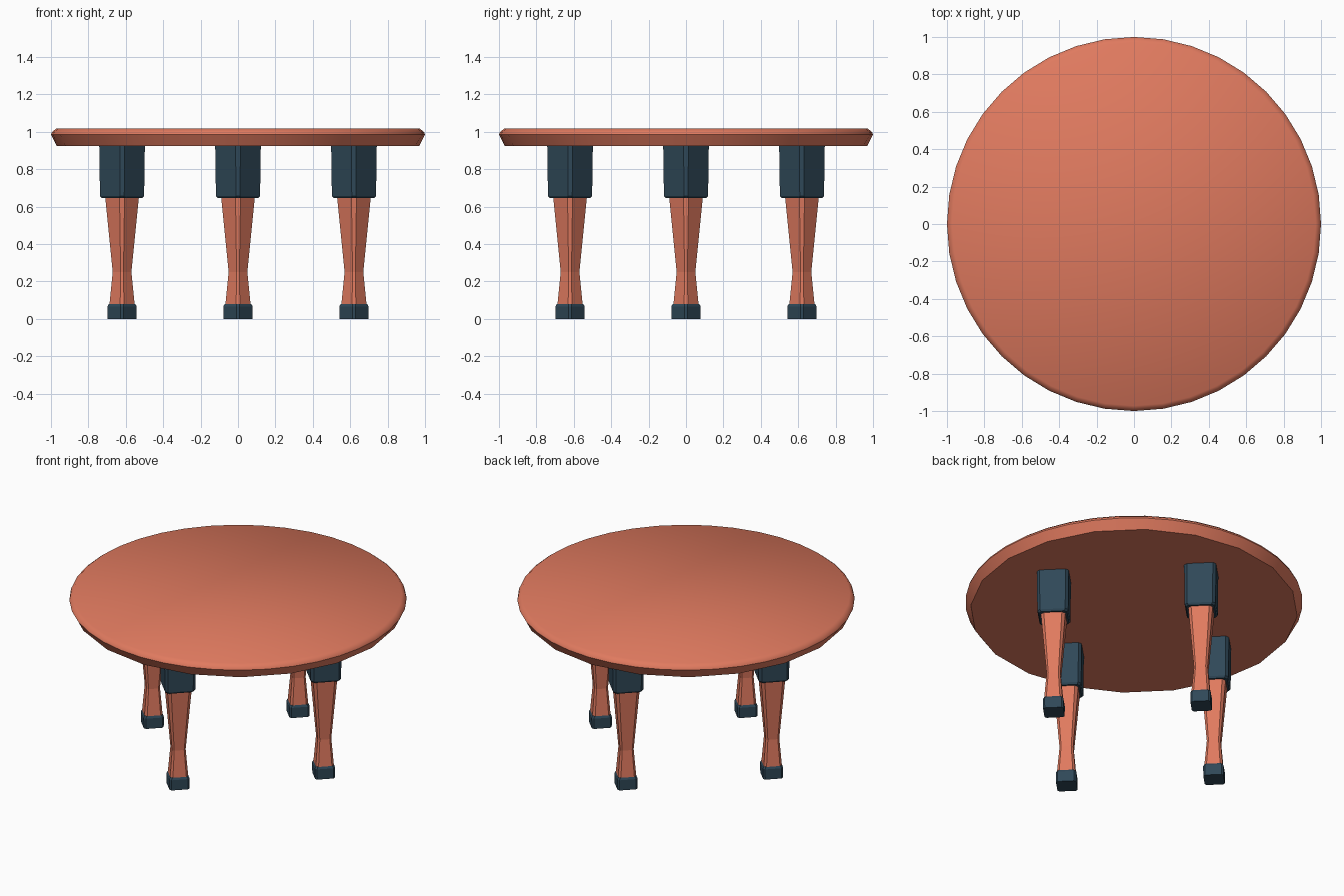
import bpy, bmesh, math

if "Cube" in bpy.data.objects:
    bpy.data.objects.remove(bpy.data.objects["Cube"])

def material(name, rgb):
    m = bpy.data.materials.new(name)
    lin = [(c / 255 / 12.92 if c < 11 else ((c / 255 + 0.055) / 1.055) ** 2.4) for c in rgb]
    m.diffuse_color = (*lin, 1)
    m.use_nodes = True
    m.node_tree.nodes["Principled BSDF"].inputs["Base Color"].default_value = m.diffuse_color
    return m

TERRACOTTA = material("terracotta", (224, 122, 95))
SLATE = material("slate blue", (47, 72, 88))

def loft(name, rings, mat, loc=(0, 0, 0)):
    """Skin a stack of equal-length point rings and cap both ends."""
    bm = bmesh.new()
    vs = [[bm.verts.new(p) for p in r] for r in rings]
    n = len(vs[0])
    for a, b in zip(vs, vs[1:]):
        for i in range(n):
            j = (i + 1) % n
            bm.faces.new((a[i], a[j], b[j], b[i]))
    bm.faces.new(vs[0][::-1])
    bm.faces.new(vs[-1])
    bmesh.ops.recalc_face_normals(bm, faces=bm.faces)
    me = bpy.data.meshes.new(name)
    bm.to_mesh(me)
    bm.free()
    me.materials.append(mat)
    ob = bpy.data.objects.new(name, me)
    ob.location = loc
    bpy.context.collection.objects.link(ob)
    return ob

def disc(r, z, coarse=False):
    # 40 points; coarse puts every second one on the chord of a 20-gon
    step = math.tau / 40
    k = math.cos(step) if coarse else 1
    return [(r * (k if i % 2 else 1) * math.cos(i * step),
             r * (k if i % 2 else 1) * math.sin(i * step), z) for i in range(40)]

def diamond(h, z, chamfer=0.1):
    # square turned 45 degrees with chamfered corners on the axes
    w = h * chamfer
    return [(h, -w, z), (h, w, z), (w, h, z), (-w, h, z),
            (-h, w, z), (-h, -w, z), (-w, -h, z), (w, -h, z)]

# Round top with a sloped lower rim and softened upper edge
top = loft("table_top", [disc(0.97, 0.925, True), disc(1.0, 0.985),
                         disc(0.995, 0.998), disc(0.972, 1.017)], TERRACOTTA)
bpy.context.view_layer.objects.active = top
top.select_set(True)
bpy.ops.object.shade_smooth_by_angle(angle=math.radians(42))

# Four legs on the axes: block, tapered shaft, foot
for side, x, y in (("right", 1, 0), ("back", 0, 1), ("left", -1, 0), ("front", 0, -1)):
    loc = (0.62 * x, 0.62 * y, 0)
    loft(side + "_leg_block", [diamond(0.108, 0.645), diamond(0.118, 0.657),
                               diamond(0.122, 0.93)], SLATE, loc)
    loft(side + "_leg_shaft", [diamond(0.069, 0.06, 0.15), diamond(0.05, 0.25, 0.15),
                               diamond(0.09, 0.65, 0.15)], TERRACOTTA, loc)
    loft(side + "_foot", [diamond(0.077, 0), diamond(0.078, 0.067),
                          diamond(0.070, 0.08)], SLATE, loc)
